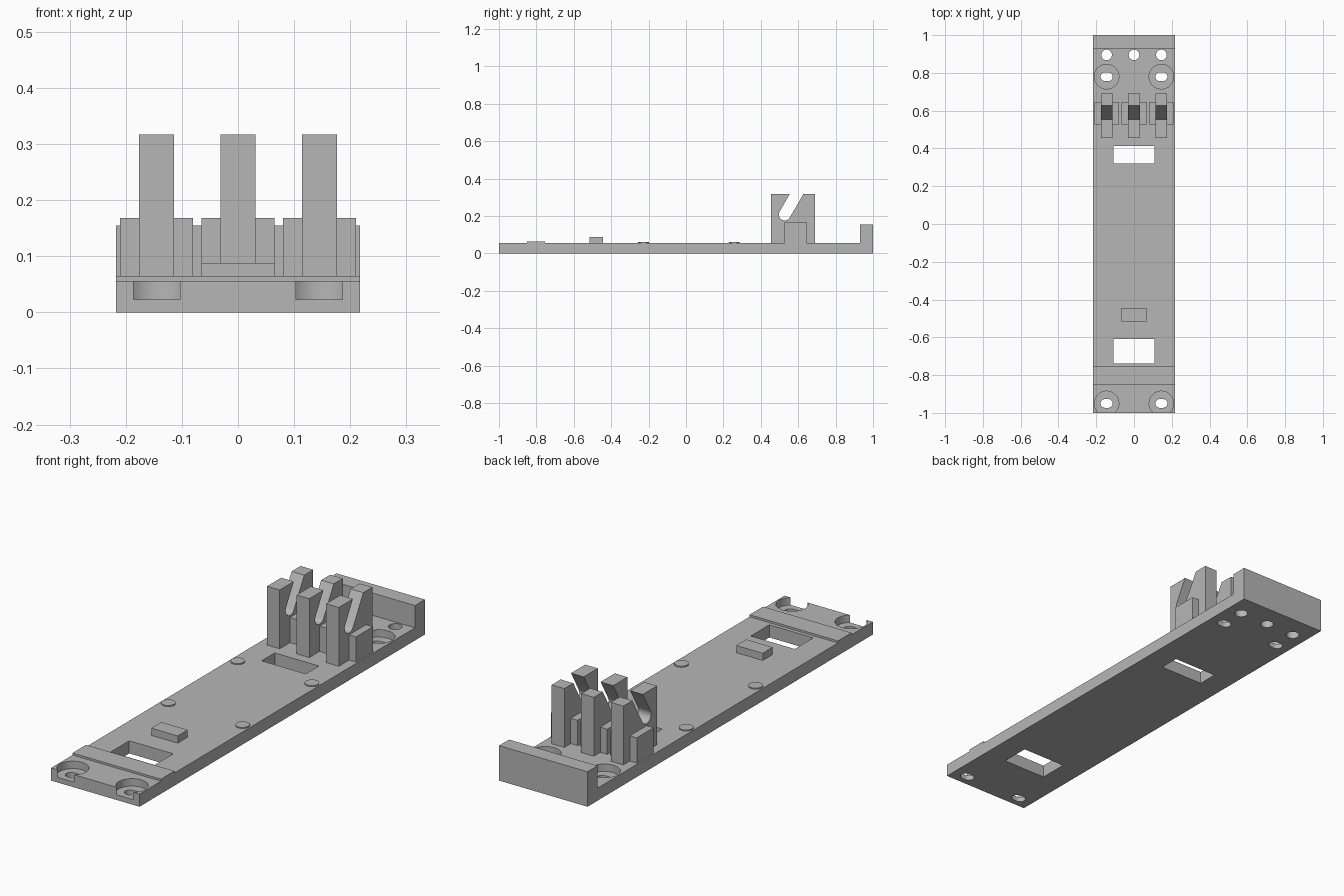
import bpy
import bmesh
from math import sin, cos, pi, radians
from mathutils import Vector

cube = bpy.data.objects.get("Cube")
if cube:
    bpy.data.objects.remove(cube, do_unlink=True)

grey = bpy.data.materials.new("plain_grey")
grey.use_nodes = True
colour = (0.47, 0.47, 0.47, 1)
grey.diffuse_color = colour
grey.node_tree.nodes["Principled BSDF"].inputs["Base Color"].default_value = colour

HALF = 0.217       # half width of the plate
TOP = 0.056        # plate thickness
SINK = 0.05        # parts start slightly inside the plate
COLUMNS = (-0.145, 0, 0.145)


def prism(bm, points, offset):
    """Extrude a closed outline along an offset vector."""
    face = bm.faces.new([bm.verts.new(p) for p in points])
    moved = bmesh.ops.extrude_face_region(bm, geom=[face])["geom"]
    verts = [v for v in moved if isinstance(v, bmesh.types.BMVert)]
    bmesh.ops.translate(bm, verts=verts, vec=Vector(offset))


def side_prism(bm, outline, x0, x1):
    prism(bm, [(x0, y, z) for y, z in outline], (x1 - x0, 0, 0))


def box(bm, x0, x1, y0, y1, z0, z1):
    side_prism(bm, [(y0, z0), (y1, z0), (y1, z1), (y0, z1)], x0, x1)


def disc(bm, x, y, r, z0, z1, stretch=0.0, sides=48):
    """Upright cylinder, optionally stretched along x into a slot shape."""
    pts = []
    for i in range(sides):
        a = 2 * pi * (i + 0.5) / sides
        shift = stretch if cos(a) > 0 else -stretch
        pts.append((x + shift + r * cos(a), y + r * sin(a), z0))
    prism(bm, pts, (0, 0, z1 - z0))


def finish(bm, name):
    bmesh.ops.recalc_face_normals(bm, faces=bm.faces[:])
    mesh = bpy.data.meshes.new(name)
    bm.to_mesh(mesh)
    bm.free()
    mesh.materials.append(grey)
    ob = bpy.data.objects.new(name, mesh)
    bpy.context.collection.objects.link(ob)
    return ob


def smooth(ob):
    bpy.ops.object.select_all(action="DESELECT")
    ob.select_set(True)
    bpy.context.view_layer.objects.active = ob
    bpy.ops.object.shade_smooth_by_angle(angle=radians(30))


def cut(ob, cutter):
    """Subtract a cutter, apply the result and remove the cutter."""
    cutter.hide_render = True
    mod = ob.modifiers.new("cut", "BOOLEAN")
    mod.operation = "DIFFERENCE"
    mod.solver = "EXACT"
    mod.object = cutter
    bpy.ops.object.select_all(action="DESELECT")
    ob.select_set(True)
    bpy.context.view_layer.objects.active = ob
    bpy.ops.object.modifier_apply(modifier=mod.name)
    bpy.data.objects.remove(cutter, do_unlink=True)


# Plate with raised front rib and rear wall, as one side profile
bm = bmesh.new()
side_prism(bm, [(-1, 0), (1, 0), (1, 0.155), (0.93, 0.155), (0.93, TOP),
                (-0.755, TOP), (-0.755, 0.065), (-0.85, 0.065),
                (-0.85, TOP), (-1, TOP)], -HALF, HALF)
plate = finish(bm, "base_plate")

# Round screw recesses
bm = bmesh.new()
for x in (-0.145, 0.145):
    for y in (-0.95, 0.78):
        disc(bm, x, y, 0.065, 0.023, 0.1)
cut(plate, finish(bm, "recess_cutter"))

# Screw slots, rear round holes and the two rectangular windows
bm = bmesh.new()
for x in (-0.145, 0.145):
    for y in (-0.95, 0.78):
        disc(bm, x, y, 0.023, -0.1, 0.2, stretch=0.009)
for x in COLUMNS:
    disc(bm, x, 0.895, 0.028, -0.1, 0.2)
box(bm, -0.108, 0.108, 0.32, 0.412, -0.1, 0.2)
box(bm, -0.108, 0.108, -0.738, -0.608, -0.1, 0.2)
cut(plate, finish(bm, "hole_cutter"))
smooth(plate)

# Hooks with a slanted round-ended slot, each with a bracing block
slot_end = [(0.528 + 0.0315 * cos(radians(a)), 0.208 + 0.0315 * sin(radians(a)))
            for a in range(-30, -211, -12)]
hook = ([(0.455, SINK), (0.69, SINK), (0.69, 0.317), (0.627, 0.317)]
        + slot_end + [(0.554, 0.317), (0.455, 0.317)])
for label, x in zip(("right", "middle", "left"), COLUMNS):
    bm = bmesh.new()
    side_prism(bm, hook, x - 0.031, x + 0.031)
    smooth(finish(bm, label + "_hook"))
    for side, sign in (("right", -1), ("left", 1)):
        bm = bmesh.new()
        edges = sorted((x + sign * 0.03, x + sign * 0.065))
        box(bm, edges[0], edges[1], 0.527, 0.645, SINK, 0.168)
        finish(bm, label + "_hook_" + side + "_brace")

# Small stop block behind the front window
bm = bmesh.new()
box(bm, -0.065, 0.065, -0.515, -0.445, SINK, 0.088)
finish(bm, "stop_block")

# Four low pads near the long edges
for x in (-0.182, 0.182):
    for y in (-0.228, 0.258):
        bm = bmesh.new()
        disc(bm, x, y, 0.029, SINK, 0.061, sides=32)
        smooth(finish(bm, "low_pad"))
